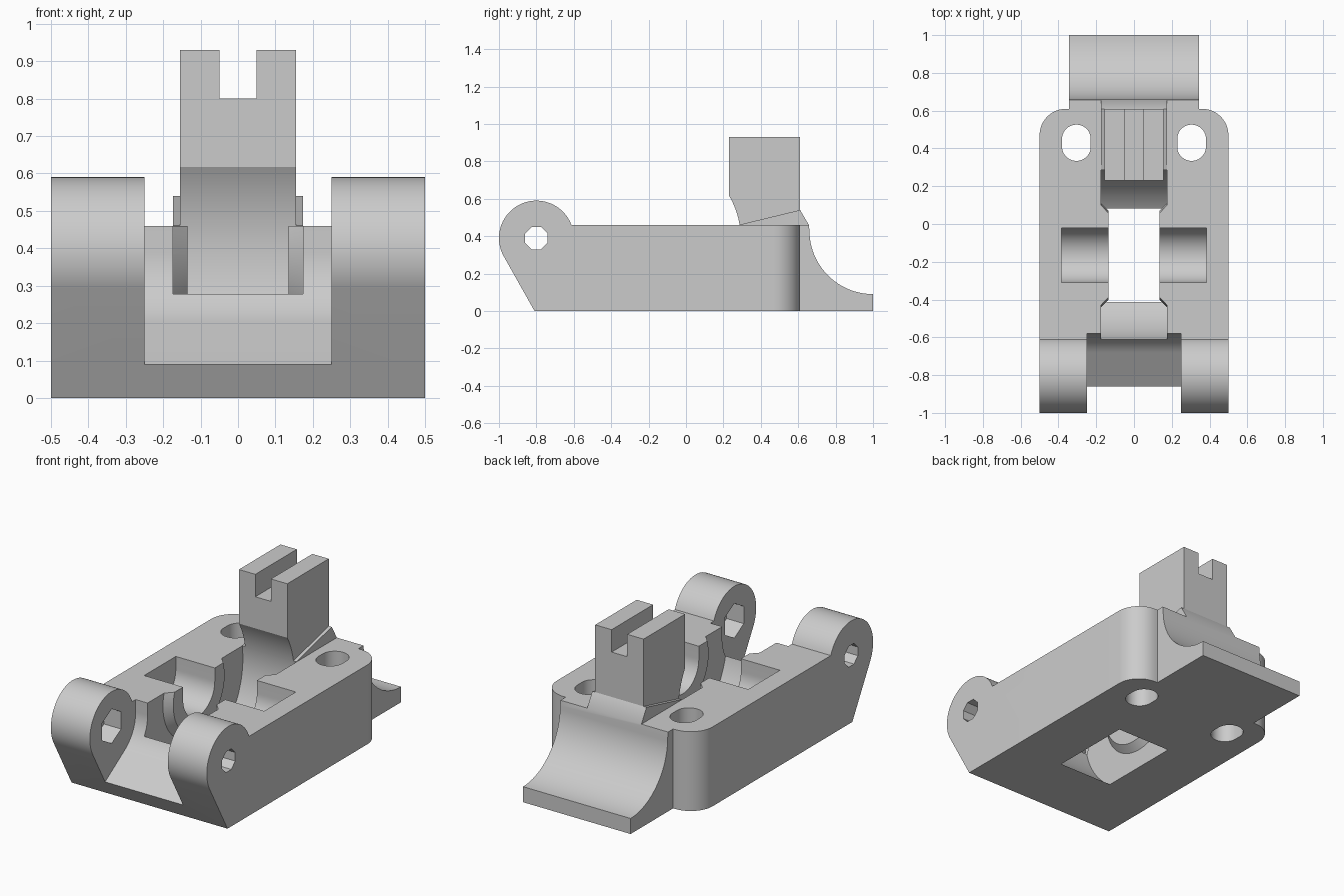
import bpy, bmesh, math

if "Cube" in bpy.data.objects:
    bpy.data.objects.remove(bpy.data.objects["Cube"], do_unlink=True)

grey = bpy.data.materials.new("plain_grey")
grey.use_nodes = True
grey.diffuse_color = (0.6, 0.6, 0.6, 1)
grey.node_tree.nodes["Principled BSDF"].inputs["Base Color"].default_value = (0.6, 0.6, 0.6, 1)

HINGE = (-0.80, 0.39)
AXLE = (-0.165, 0.385)
TOP = 0.46


def arc(centre, r, start, end, n=24):
    """Points on an arc, angles in degrees."""
    angles = [math.radians(start + (end - start) * i / n) for i in range(n + 1)]
    return [(centre[0] + r * math.cos(a), centre[1] + r * math.sin(a)) for a in angles]


def circle(centre, r, n=64, turn=0):
    return arc(centre, r, turn, turn + 360, n)[:-1]


def prism(name, pts, lo, hi, axis="x", end_pts=None):
    """Extrude a profile along x (points are y, z) or z (points are x, y)."""
    place = (lambda p, d: (d, *p)) if axis == "x" else (lambda p, d: (*p, d))
    bm = bmesh.new()
    a = [bm.verts.new(place(p, lo)) for p in pts]
    b = [bm.verts.new(place(p, hi)) for p in (end_pts or pts)]
    bm.faces.new(a[::-1])
    bm.faces.new(b)
    for i in range(len(a)):
        j = (i + 1) % len(a)
        bm.faces.new((a[i], a[j], b[j], b[i]))
    bmesh.ops.recalc_face_normals(bm, faces=bm.faces)
    mesh = bpy.data.meshes.new(name)
    bm.to_mesh(mesh)
    bm.free()
    mesh.materials.append(grey)
    obj = bpy.data.objects.new(name, mesh)
    bpy.context.collection.objects.link(obj)
    return obj


def rect(a0, a1, b0, b1):
    return [(a0, b0), (a1, b0), (a1, b1), (a0, b1)]


def combine(target, tool, operation):
    """Apply a boolean and discard the tool."""
    mod = target.modifiers.new(operation, "BOOLEAN")
    mod.operation, mod.solver, mod.object = operation, "EXACT", tool
    bpy.context.view_layer.objects.active = target
    bpy.ops.object.modifier_apply(modifier=mod.name)
    bpy.data.objects.remove(tool, do_unlink=True)


# Body with rounded hinge end
hinge_end = arc(HINGE, 0.2, 20.5, 209.3, 40)
body = prism("bracket_body", [(-0.81, 0), (0.61, 0), (0.61, TOP)] + hinge_end, -0.5, 0.5)

# Rounded rear corners
bm = bmesh.new()
bm.from_mesh(body.data)
corners = [e for e in bm.edges if all(v.co.y > 0.6 for v in e.verts)
           and abs(e.verts[0].co.x - e.verts[1].co.x) < 0.01]
bmesh.ops.bevel(bm, geom=corners, offset=0.14, segments=12, profile=0.5, affect="EDGES")
bm.to_mesh(body.data)
bm.free()

# Tail plate with concave sweep
tail = [(0.5, 0), (1, 0)] + arc((1, 0.43), 0.34, 270, 180) + [(0.657, TOP), (0.5, TOP)]
combine(body, prism("tail", tail, -0.345, 0.345), "UNION")

# Sloped foot and upright post
foot = [(0.28, TOP), (0.28, 0.38), (0.6, 0.38), (0.657, TOP), (0.61, 0.54)]
combine(body, prism("post_foot", foot, -0.174, 0.174), "UNION")
combine(body, prism("post", rect(0.23, 0.61, 0.3, 0.93), -0.155, 0.155), "UNION")
combine(body, prism("post_notch", rect(0.1, 0.7, 0.8, 1), -0.05, 0.05), "DIFFERENCE")

# Slot between the hinge ears
slot = [(-1.1, -0.064)] + arc(HINGE, 0.22, -57.3, 0) + [(-0.58, 0.8), (-1.1, 0.8)]
combine(body, prism("hinge_slot", slot, -0.25, 0.25), "DIFFERENCE")

# Wheel groove
combine(body, prism("wheel_groove", circle(AXLE, 0.458, 128), -0.174, 0.174), "DIFFERENCE")

# Chamfered axle bosses, trimmed level with the top
for side in (-1, 1):
    boss = prism("axle_boss", circle(AXLE, 0.235), side * 0.135, side * 0.185,
                 end_pts=circle(AXLE, 0.285))
    combine(boss, prism("trim", rect(-1, 1, 0, TOP), -1, 1), "INTERSECT")
    combine(body, boss, "UNION")

# Axle pocket, open at the top
pocket = arc(AXLE, 0.145, 180, 360, 32) + [(-0.02, 0.6), (-0.31, 0.6)]
combine(body, prism("axle_pocket", pocket, -0.385, 0.385), "DIFFERENCE")

# Hinge pin hole, nut recesses and mounting slots
combine(body, prism("pin_hole", circle(HINGE, 0.065, 8, 22.5), -0.6, 0.6), "DIFFERENCE")
for side in (-1, 1):
    nut = circle(HINGE, 0.1, 6, 30)
    combine(body, prism("nut_recess", nut, side * 0.2, side * 0.36), "DIFFERENCE")
    x = side * 0.305
    oval = arc((x, 0.45), 0.076, 0, 180) + arc((x, 0.41), 0.076, 180, 360)
    combine(body, prism("mount_slot", oval, -0.1, 0.6, "z"), "DIFFERENCE")

# Smooth curves, crisp edges
bpy.ops.object.select_all(action="DESELECT")
body.select_set(True)
bpy.context.view_layer.objects.active = body
bpy.ops.object.shade_smooth_by_angle(angle=math.radians(25))
